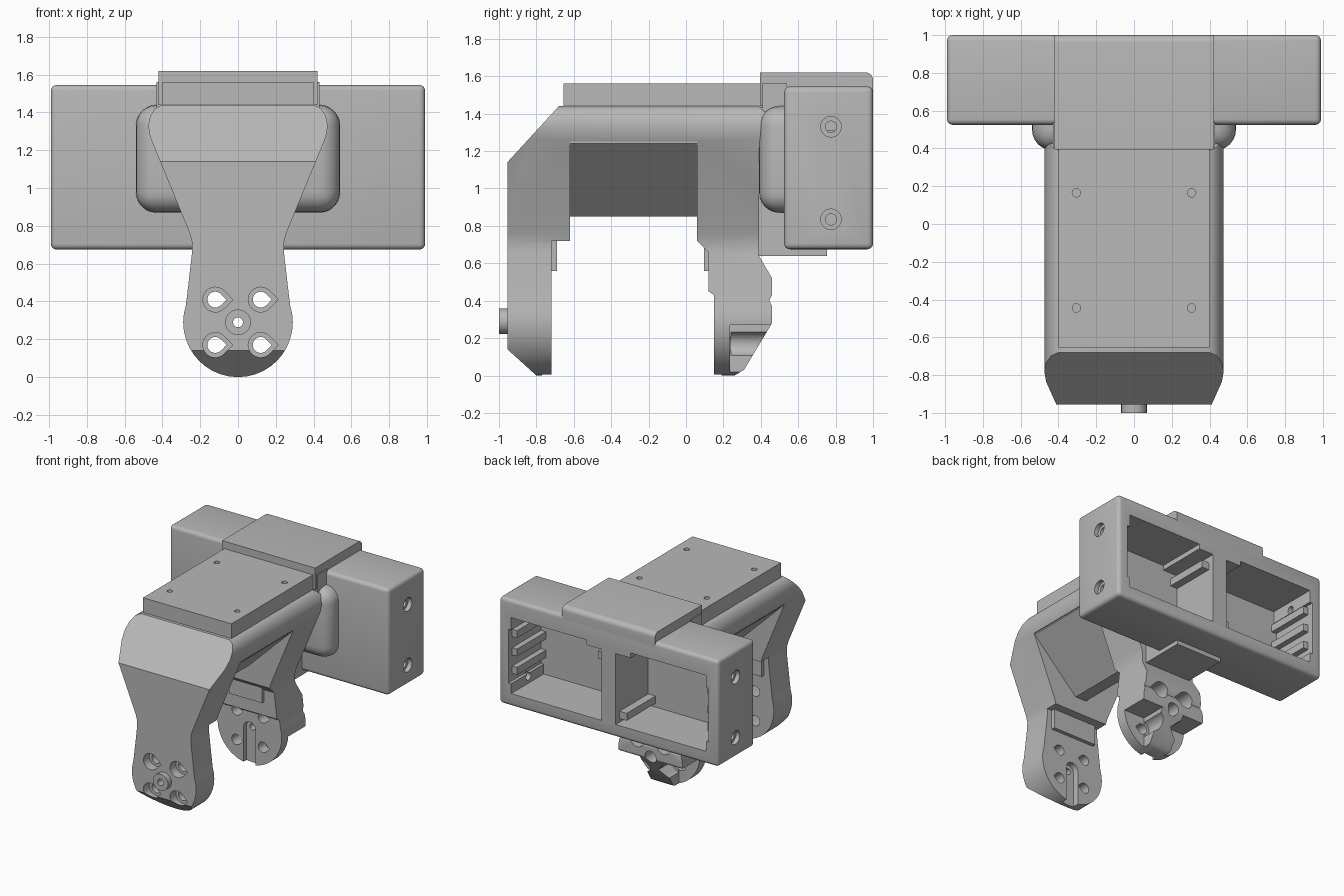
import bpy, bmesh, math

old = bpy.data.objects.get("Cube")
if old:
    bpy.data.objects.remove(old, do_unlink=True)

grey = bpy.data.materials.new("plain grey")
grey.use_nodes = True
grey.diffuse_color = (0.48, 0.48, 0.48, 1)
grey.node_tree.nodes["Principled BSDF"].inputs["Base Color"].default_value = grey.diffuse_color


def finish(name, bm):
    bmesh.ops.recalc_face_normals(bm, faces=bm.faces)
    mesh = bpy.data.meshes.new(name)
    bm.to_mesh(mesh)
    bm.free()
    mesh.materials.append(grey)
    ob = bpy.data.objects.new(name, mesh)
    bpy.context.collection.objects.link(ob)
    return ob


def prism(name, pts, axis, a, b):
    """Extrude a 2D outline along X (points are y,z), Y (x,z) or Z (x,y)."""
    place = {"X": lambda p, t: (t, *p), "Y": lambda p, t: (p[0], t, p[1]),
             "Z": lambda p, t: (*p, t)}[axis]
    bm = bmesh.new()
    face = bm.faces.new([bm.verts.new(place(p, a)) for p in pts])
    top = bmesh.ops.extrude_face_region(bm, geom=[face])["geom"]
    shift = place((0, 0), b - a)
    bmesh.ops.translate(bm, vec=shift, verts=[v for v in top if isinstance(v, bmesh.types.BMVert)])
    return finish(name, bm)


def box(name, x0, x1, y0, y1, z0, z1):
    return prism(name, [(x0, y0), (x1, y0), (x1, y1), (x0, y1)], "Z", z0, z1)


def circle(cx, cy, r, n=24, tip=0):
    pts = [(cx + r * math.cos(2 * math.pi * i / n), cy + r * math.sin(2 * math.pi * i / n))
           for i in range(n)]
    if tip:  # teardrop pointing along the first axis
        pts = [p for p in pts if p[0] - cx < r * 0.72] 
        pts.sort(key=lambda p: math.atan2(p[1] - cy, p[0] - cx))
        pts.append((cx + r * 1.41, cy))
        pts.sort(key=lambda p: math.atan2(p[1] - cy, p[0] - cx))
    return pts


def apply_modifier(ob, kind, **settings):
    mod = ob.modifiers.new(kind.lower(), kind)
    for key, value in settings.items():
        setattr(mod, key, value)
    bpy.context.view_layer.update()
    deps = bpy.context.evaluated_depsgraph_get()
    mesh = bpy.data.meshes.new_from_object(ob.evaluated_get(deps))
    ob.modifiers.clear()
    ob.data = mesh


def boolean(ob, operation, *tools):
    for tool in tools:
        apply_modifier(ob, "BOOLEAN", operation=operation, solver="EXACT", object=tool)
        bpy.data.objects.remove(tool, do_unlink=True)


def bevel(ob, width, segments=4):
    apply_modifier(ob, "BEVEL", width=width, segments=segments, limit_method="ANGLE")


def smooth(ob):
    bpy.ops.object.select_all(action="DESELECT")
    ob.select_set(True)
    bpy.context.view_layer.objects.active = ob
    bpy.ops.object.shade_smooth_by_angle(angle=math.radians(32))


# Bracket: side outline of the two arms crossed with the tapered front outline
side = [(-0.955, 0.14), (-0.955, 1.14), (-0.68, 1.44), (0.39, 1.44), (0.43, 1.4), (0.43, 1.3),
        (0.39, 1.0), (0.39, 0.64), (0.46, 0.52), (0.46, 0.43), (0.445, 0.4), (0.46, 0.37),
        (0.46, 0.28), (0.31, 0.03), (0.26, 0), (0.15, 0), (0.15, 0.43), (0.12, 0.45),
        (0.12, 0.66), (0.06, 0.72), (0.06, 1.25), (-0.62, 1.25), (-0.62, 0.72),
        (-0.72, 0.72), (-0.72, 0), (-0.8, 0)]
half = [(0.4, 1.44), (0.44, 1.42), (0.465, 1.38), (0.475, 1.33), (0.465, 1.27), (0.255, 0.76),
        (0.242, 0.71), (0.243, 0.66), (0.265, 0.47)]
half += [(0.29 * math.cos(math.radians(a)), 0.29 + 0.29 * math.sin(math.radians(a)))
         for a in range(18, -90, -9)]
front = half + [(0, 0)] + [(-x, z) for x, z in reversed(half)]
bracket = prism("bracket", side, "X", -0.7, 0.7)
boolean(bracket, "INTERSECT", prism("outline", front, "Y", -1.2, 1.2))

# Wedge-shaped underside between the arms
wedge = [(-0.45, 1.3), (-0.45, 1.24), (-0.05, 0.85), (0.05, 0.85), (0.45, 1.24), (0.45, 1.3)]
boolean(bracket, "UNION", prism("wedge", wedge, "Y", -0.64, 0.08))

# Relief beside the rear rib, mounting holes, counterbores and keyhole slots
for s in (-1, 1):
    boolean(bracket, "DIFFERENCE",
            box("relief", min(s * 0.1, s * 0.5), max(s * 0.1, s * 0.5), 0.235, 0.7, -0.1, 0.27))
    for z in (0.17, 0.41):
        hole = circle(s * 0.12, z, 0.042, tip=1)
        sink = circle(s * 0.12, z, 0.066, tip=1)
        boolean(bracket, "DIFFERENCE", prism("hole", hole, "Y", -1.1, 0.8),
                prism("front_sink", sink, "Y", -1.1, -0.88),
                prism("rear_sink", sink, "Y", 0.24, 0.8))
slot = [(0.055 * math.cos(math.pi * i / 10), 0.29 + 0.055 * math.sin(math.pi * i / 10))
        for i in range(11)] + [(-0.055, -0.1), (0.055, -0.1)]
boolean(bracket, "DIFFERENCE", prism("slots", slot, "Y", -0.77, 0.19),
        prism("axle_bore", circle(0, 0.29, 0.026), "Y", -1.1, 0.8),
        prism("rear_axle_sink", circle(0, 0.29, 0.05), "Y", 0.3, 0.8))
smooth(bracket)

# Hollow stub axle on the front arm
axle = prism("front_axle", circle(0, 0.29, 0.068), "Y", -1.0, -0.94)
boolean(axle, "DIFFERENCE", prism("bore", circle(0, 0.29, 0.026), "Y", -1.1, -0.9))
smooth(axle)

# Raised pads on the inner faces of the arms
box("front_inner_pad", -0.2, 0.2, -0.73, -0.69, 0.56, 0.73)
box("rear_inner_pad", -0.15, 0.15, 0.095, 0.13, 0.56, 0.74)

# Top mounting plate with four screw holes
plate = box("top_plate", -0.4, 0.4, -0.655, 0.5, 1.43, 1.56)
for x in (-0.305, 0.305):
    for y in (-0.445, 0.165):
        boolean(plate, "DIFFERENCE", prism("screw", circle(x, y, 0.022, 16), "Z", 1.47, 1.7))

# Rear housing with two open pockets
housing = box("rear_housing", -0.99, 0.99, 0.525, 1.0, 0.675, 1.545)
bevel(housing, 0.03)
for s in (-1, 1):
    # stepped pocket outline, mirrored for each side
    pocket = [(0.065, 0.78), (0.88, 0.78), (0.88, 0.86), (0.905, 0.86), (0.905, 1.3),
              (0.88, 1.3), (0.88, 1.4), (0.2, 1.4), (0.2, 1.36), (0.065, 1.36)]
    boolean(housing, "DIFFERENCE",
            prism("pocket", [(s * x, z) for x, z in pocket], "Y", 0.58, 1.1))
    for z in (0.835, 1.33):
        boolean(housing, "DIFFERENCE",
                prism("bolt_hole", circle(0.775, z, 0.03), "X", s * 0.8, s * 1.1),
                prism("bolt_sink", circle(0.775, z, 0.055), "X", s * 0.955, s * 1.1))
smooth(housing)

# Ledges inside the pockets
for s, side_name in ((-1, "right"), (1, "left")):
    for i, z in enumerate((0.95, 1.1, 1.25)):
        x0, x1 = sorted((s * 0.86, s * 0.92))
        box(f"{side_name}_outer_ledge_{i + 1}", x0, x1, 0.57, 0.95, z - 0.03, z + 0.03)
    x0, x1 = sorted((s * 0.05, s * 0.13))
    z = 1.28 if s > 0 else 0.84
    box(f"{side_name}_inner_ledge", x0, x1, 0.57, 0.95, z - 0.03, z + 0.03)

# Pad over the housing, rounded along its rear top edge
arc = [(0.96 + 0.04 * math.sin(math.radians(a)), 1.58 + 0.04 * math.cos(math.radians(a)))
       for a in range(0, 91, 15)]
pad = prism("housing_pad", [(0.395, 1.44), (0.395, 1.62)] + arc + [(1.0, 1.5), (0.53, 1.5), (0.53, 1.44)],
            "X", -0.42, 0.42)
smooth(pad)
box("pad_support", -0.43, 0.43, 0.41, 0.54, 1.2, 1.56)

# Rounded hub joining bracket and housing
hub = box("hub", -0.54, 0.54, 0.39, 0.75, 0.87, 1.44)
bevel(hub, 0.11, 6)
boolean(hub, "INTERSECT", box("hub_trim", -1, 1, 0.2, 0.56, 0.5, 1.6))
smooth(hub)

# Neck and lower support plate
box("neck", -0.21, 0.21, 0.3, 0.54, 0.66, 0.95)
box("lower_plate", -0.21, 0.21, 0.39, 0.755, 0.64, 0.69)
